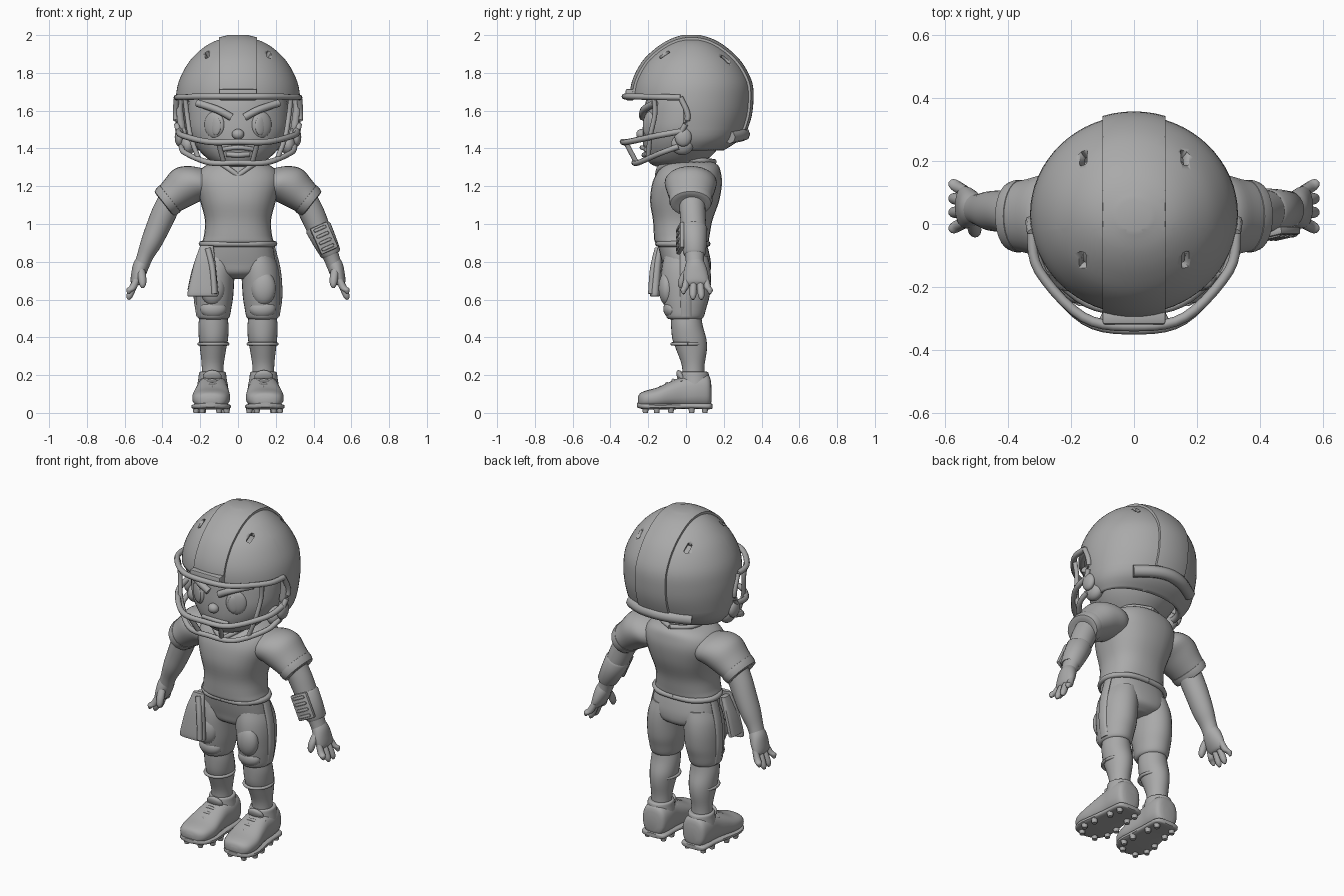
import bpy, bmesh, math
from mathutils import Vector, Matrix

GREY = bpy.data.materials.new("plain grey")
GREY.diffuse_color = (0.4, 0.4, 0.4, 1)
X, Y, Z = Vector((1, 0, 0)), Vector((0, 1, 0)), Vector((0, 0, 1))


def finish(name, bm, mirror=False, angle=40):
    bmesh.ops.recalc_face_normals(bm, faces=bm.faces)
    me = bpy.data.meshes.new(name)
    bm.to_mesh(me)
    bm.free()
    me.materials.append(GREY)
    ob = bpy.data.objects.new(name, me)
    bpy.context.collection.objects.link(ob)
    if mirror:
        ob.modifiers.new("mirror", "MIRROR").use_mirror_merge = False
    bpy.ops.object.select_all(action="DESELECT")
    ob.select_set(True)
    bpy.context.view_layer.objects.active = ob
    bpy.ops.object.shade_smooth_by_angle(angle=math.radians(angle))
    return ob


def spline(pts, steps):
    """Catmull-Rom through tuples of any length."""
    out = []
    for i in range(len(pts) - 1):
        a, b, c, d = (pts[min(max(j, 0), len(pts) - 1)] for j in range(i - 1, i + 3))
        for k in range(steps):
            t = k / steps
            out.append([0.5 * (2*q + (r-p)*t + (2*p - 5*q + 4*r - s)*t*t + (3*q - p - 3*r + s)*t**3)
                        for p, q, r, s in zip(a, b, c, d)])
    return out + [list(pts[-1])]


def loft_bm(rings, u=X, v=Y, n=28, steps=4, power=1.0, caps=(True, True)):
    """Rings are (x, y, z, radius along u, radius along v)."""
    bm = bmesh.new()
    f = lambda c: math.copysign(abs(c) ** power, c)
    loops = []
    for x, y, z, ru, rv in spline(rings, steps):
        loops.append([bm.verts.new(Vector((x, y, z)) + u * ru * f(math.cos(a)) + v * rv * f(math.sin(a)))
                      for a in (2 * math.pi * k / n for k in range(n))])
    for p, q in zip(loops, loops[1:]):
        for k in range(n):
            bm.faces.new((p[k], p[(k+1) % n], q[(k+1) % n], q[k]))
    for on, loop in zip(caps, (loops[0], loops[-1])):
        if on:
            bm.faces.new(loop)
    return bm


def loft(name, rings, mirror=False, **kw):
    return finish(name, loft_bm(rings, **kw), mirror)


def zrings(rows, x=0):
    """Rows (z, half width, front y, back y) become rings around x."""
    return [(x, (f + b) / 2, z, w, (b - f) / 2) for z, w, f, b in rows]


def tube(name, pts, r=0.014, mirror=False, steps=5, n=8):
    bm = bmesh.new()
    path = [Vector(p) for p in spline(pts, steps)]
    loops = []
    for i, p in enumerate(path):
        t = (path[min(i+1, len(path)-1)] - path[max(i-1, 0)]).normalized()
        a = t.cross(Z if abs(t.z) < 0.9 else Y).normalized()
        b = t.cross(a)
        loops.append([bm.verts.new(p + r * (a * math.cos(k*2*math.pi/n) + b * math.sin(k*2*math.pi/n)))
                      for k in range(n)])
    for p, q in zip(loops, loops[1:]):
        for k in range(n):
            bm.faces.new((p[k], p[(k+1) % n], q[(k+1) % n], q[k]))
    bm.faces.new(loops[0])
    bm.faces.new(loops[-1])
    return finish(name, bm, mirror, 60)


def blob(name, c, r, mirror=False, rot=(0, 0, 0), box=False):
    bm = bmesh.new()
    m = Matrix.Translation(c)
    for ang, ax in zip(rot, "XYZ"):
        m = m @ Matrix.Rotation(math.radians(ang), 4, ax)
    m = m @ Matrix.Diagonal((*r, 1))
    if box:
        bmesh.ops.create_cube(bm, size=2, matrix=m)
        bmesh.ops.bevel(bm, geom=bm.edges[:], offset=0.007, segments=2, affect="EDGES", profile=0.5)
    else:
        bmesh.ops.create_uvsphere(bm, u_segments=28, v_segments=18, radius=1, matrix=m)
    return finish(name, bm, mirror)


# Helmet shell with face opening and raised centre stripe
bm = loft_bm(zrings([(1.39, .26, -.12, .2), (1.45, .305, -.2, .285), (1.55, .325, -.26, .33),
                     (1.65, .33, -.285, .345), (1.75, .315, -.275, .338), (1.85, .265, -.225, .285),
                     (1.92, .2, -.155, .215), (1.965, .13, -.085, .145), (1.988, .05, -.02, .075)]),
             n=64, caps=(False, True))
bmesh.ops.recalc_face_normals(bm, faces=bm.faces)
for co, no in (((0, 0, 1.66), Z), ((0, -.015, 0), Y), ((.1, 0, 0), X), ((-.1, 0, 0), X), ((0, 0, 1.5), Z)):
    bmesh.ops.bisect_plane(bm, geom=bm.verts[:] + bm.edges[:] + bm.faces[:], plane_co=co, plane_no=no)
hole = [f for f in bm.faces if f.calc_center_median().z < 1.66 and f.calc_center_median().y < -.015]
bmesh.ops.delete(bm, geom=hole, context="FACES")
stripe = [f for f in bm.faces if abs(f.calc_center_median().x) < .1 and f.calc_center_median().z > 1.5]
bmesh.ops.inset_region(bm, faces=stripe, thickness=.004, depth=.012, use_boundary=True, use_even_offset=True)
shell = finish("helmet_shell", bm)
solid = shell.modifiers.new("thickness", "SOLIDIFY")
solid.thickness, solid.offset = .035, -1

# Vent slots
for i, (y, z, tilt) in enumerate(((.21, 1.87, -35), (-.11, 1.89, 30))):
    cut = blob("vent_cutter_%d" % i, (.16, y, z), (.013, .03, .06), True, (tilt, 25, 0), True)
    cut.hide_render = True
    cut.display_type = "WIRE"
    op = shell.modifiers.new("vent", "BOOLEAN")
    op.object, op.operation, op.solver = cut, "DIFFERENCE", "EXACT"

blob("brow_bumper", (0, -.297, 1.685), (.1, .022, .03), box=True)
tube("helmet_rear_bumper", [(-.2, .23, 1.46), (-.1, .285, 1.47), (0, .305, 1.475), (.1, .285, 1.47), (.2, .23, 1.46)], .035)
blob("ear_knob", (.31, -.015, 1.46), (.025, .045, .05), True)
blob("jaw_pad", (.265, -.02, 1.42), (.04, .06, .055), True)

# Face guard
arc = lambda w, f, zs, zf, back: [(-w, back, zs), (-w*.93, back*.6 + f*.4, zs*.6 + zf*.4), (-w*.5, f*.91, zf),
                                  (0, f, zf), (w*.5, f*.91, zf), (w*.93, back*.6 + f*.4, zs*.6 + zf*.4), (w, back, zs)]
tube("guard_top_bar", arc(.325, -.325, 1.67, 1.675, -.03), .016)
tube("guard_middle_bar", arc(.315, -.335, 1.49, 1.435, -.03), .016)
tube("guard_bottom_bar", arc(.3, -.275, 1.41, 1.325, -.04), .015)
tube("guard_side_bar", [(.325, -.03, 1.67), (.33, .01, 1.57), (.315, -.03, 1.48)], .015, True)
tube("guard_cheek_bar", [(.28, -.17, 1.67), (.27, -.165, 1.58), (.25, -.19, 1.46), (.21, -.2, 1.35)], .013, True)
tube("guard_chin_bar", [(.105, -.322, 1.437), (.075, -.262, 1.325)], .014, True, 1)

# Head and face
loft("head", zrings([(1.305, .07, -.16, .06), (1.33, .14, -.2, .1), (1.4, .215, -.225, .17), (1.48, .26, -.23, .21),
                     (1.56, .27, -.225, .23), (1.66, .26, -.21, .24), (1.76, .21, -.16, .2), (1.82, .1, -.07, .1)]))
blob("eye", (.125, -.193, 1.525), (.058, .022, .07), True, (0, 0, 28))
blob("iris", (.118, -.212, 1.52), (.03, .01, .05), True, (0, 0, 28))
tube("eyebrow", [(.035, -.228, 1.565), (.11, -.222, 1.605), (.215, -.165, 1.64)], .02, True)
blob("nose", (0, -.235, 1.475), (.032, .028, .028))
tube("upper_lip", [(-.085, -.212, 1.395), (0, -.234, 1.405), (.085, -.212, 1.395)], .012)
tube("lower_lip", [(-.06, -.205, 1.37), (0, -.222, 1.365), (.06, -.205, 1.37)], .014)
loft("neck", zrings([(1.26, .12, -.08, .14), (1.34, .1, -.09, .12), (1.42, .1, -.1, .12)]))

# Jersey
loft("jersey_torso", zrings([(.9, .17, -.145, .1), (.905, .188, -.165, .118), (.94, .18, -.17, .125), (1.02, .175, -.175, .14),
                             (1.12, .2, -.19, .175), (1.21, .225, -.18, .19), (1.27, .215, -.155, .185),
                             (1.31, .17, -.125, .17), (1.335, .1, -.09, .13)]), power=.85)
tube("jersey_collar", [(0, -.15, 1.255), (.06, -.135, 1.3), (.115, -.04, 1.335), (.1, .09, 1.335), (0, .15, 1.33)], .014, True)
U = Vector((.62, 0, .78))
loft("jersey_sleeve", [(.14, .025, 1.24, .07, .1), (.2, .025, 1.225, .105, .135), (.27, .025, 1.205, .11, .135),
                       (.33, .025, 1.16, .095, .12), (.385, .025, 1.115, .078, .105), (.388, .025, 1.112, .06, .08)], True, u=U)
loft("sleeve_band", [(.358, .025, 1.137, .07, .09), (.36, .025, 1.135, .09, .115), (.39, .025, 1.108, .083, .108),
                     (.392, .025, 1.106, .06, .08)], True, u=U, steps=2)

# Arms and hands
V = Vector((.92, 0, .4))
loft("arm", [(.35, .03, 1.14, .065, .07), (.39, .035, 1.06, .066, .068), (.425, .04, .98, .062, .066),
             (.46, .042, .9, .055, .062), (.492, .045, .83, .043, .05), (.51, .048, .78, .04, .047)], True, u=V)
loft("palm", [(.5, .048, .81, .037, .042), (.515, .05, .775, .042, .056), (.53, .052, .73, .037, .066),
              (.545, .055, .69, .026, .064), (.55, .055, .675, .012, .05)], True, u=V)
for i, (y, dy, tip) in enumerate(((.005, -.018, .63), (.04, -.003, .6), (.073, .008, .6), (.104, .022, .63))):
    loft("finger_%d" % i, [(.535, y, .71, .017, .017), (.556, y + dy*.5, .665, .019, .019),
                           (.574, y + dy, tip + .02, .017, .017), (.582, y + dy, tip, .006, .006)], True, u=V, n=12)
loft("thumb", [(.515, .015, .765, .02, .02), (.508, -.012, .72, .022, .022), (.505, -.025, .68, .018, .018),
               (.505, -.028, .66, .006, .006)], True, n=12)
loft("wrist_band", [(.425, .04, .98, .055, .06), (.426, .04, .978, .069, .073), (.49, .045, .845, .055, .06),
                    (.491, .045, .843, .04, .05)], u=V, steps=2)
blob("wrist_play_card", (.455, -.03, .925), (.05, .012, .075), False, (0, -24, 12), True)
for k in range(4):
    blob("card_row_%d" % k, (.434 + k*.014, -.043, .975 - k*.033), (.036, .005, .009), False, (0, -24, 12), True)

# Pants
loft("pants_hips", zrings([(.71, .06, -.06, .08), (.74, .15, -.11, .125), (.79, .195, -.125, .132), (.85, .192, -.14, .122),
                           (.9, .182, -.148, .108), (.925, .17, -.14, .1)]), power=.85)
loft("pants_leg", [(.105, 0, .83, .085, .115), (.114, 0, .77, .1, .128), (.122, 0, .7, .102, .132), (.125, 0, .62, .1, .125),
                   (.128, -.003, .56, .094, .112), (.13, -.005, .505, .084, .097), (.13, -.005, .495, .06, .075)], True)
tube("waistband", [(0, -.148, .895), (.11, -.135, .895), (.182, -.06, .895), (.184, .03, .895), (.11, .1, .895), (0, .114, .895)], .016, True)
blob("thigh_pad", (.135, -.1, .66), (.065, .045, .09), True)
blob("knee_pad", (.13, -.075, .55), (.07, .045, .05), True)
loft("pants_side_stripe", [(.186, 0, .88, .01, .03), (.212, 0, .77, .012, .032), (.222, 0, .68, .012, .032),
                           (.222, 0, .6, .012, .03), (.212, 0, .51, .008, .028)], True, n=12)

# Towel tucked at the waist
loft("towel", [(-.165, -.135, .885, .035, .012), (-.175, -.15, .8, .055, .022), (-.182, -.16, .7, .072, .026),
               (-.186, -.165, .625, .082, .026), (-.186, -.165, .617, .07, .015)], power=.7)
tube("towel_fold", [(-.16, -.15, .87), (-.135, -.175, .76), (-.125, -.185, .63)], .016)
loft("towel_side", [(-.19, -.1, .87, .015, .03), (-.225, -.11, .76, .018, .05), (-.25, -.12, .65, .018, .06)], n=16, power=.7)

# Lower legs
loft("sock", [(.13, 0, .52, .072, .08), (.13, .005, .46, .08, .084), (.13, .018, .39, .077, .09), (.132, .03, .33, .068, .08),
              (.134, .038, .25, .058, .06), (.135, .04, .17, .057, .058)], True)
tube("sock_cuff", [(.13 + .076 * math.cos(a), .01 + .084 * math.sin(a), .365) for a in (k * math.pi / 8 for k in range(17))], .009, True, 2)

# Cleats
loft("cleat_upper", [(.133, .135, .1, .035, .04), (.133, .12, .115, .07, .085), (.134, .06, .118, .083, .092),
                     (.136, -.01, .11, .083, .085), (.139, -.08, .097, .092, .07), (.142, -.15, .08, .1, .055),
                     (.145, -.215, .072, .088, .045), (.146, -.245, .068, .06, .034), (.146, -.255, .066, .02, .012)],
     True, v=Z, power=.8)
loft("cleat_sole", [(.133, .14, .035, .04, .012), (.133, .12, .035, .078, .016), (.135, .02, .037, .085, .016),
                    (.14, -.1, .034, .1, .016), (.143, -.17, .034, .104, .016), (.146, -.23, .036, .08, .016),
                    (.146, -.26, .042, .03, .012)], True, v=Z, power=.6)
loft("cleat_collar", [(.135, .045, .15, .08, .08), (.135, .045, .19, .074, .078), (.135, .045, .215, .07, .072),
                      (.135, .045, .218, .055, .055)], True)
blob("cleat_tongue", (.136, -.025, .19), (.05, .02, .04), True, (30, 0, 0))
for k in range(4):
    y, z = -.035 - k*.033, .192 - k*.019
    tube("lace_%d" % k, [(.075, y + .012, z - .03), (.137, y, z), (.2, y + .012, z - .03)], .009, True)
for k, (x, y) in enumerate(((.08, .1), (.185, .1), (.075, .03), (.195, .03), (.06, -.08), (.215, -.08),
                            (.06, -.155), (.222, -.155), (.1, -.215), (.19, -.215))):
    loft("stud_%d" % k, [(x, y, 0, .014, .014), (x, y, .035, .02, .02)], True, n=10, steps=1)
